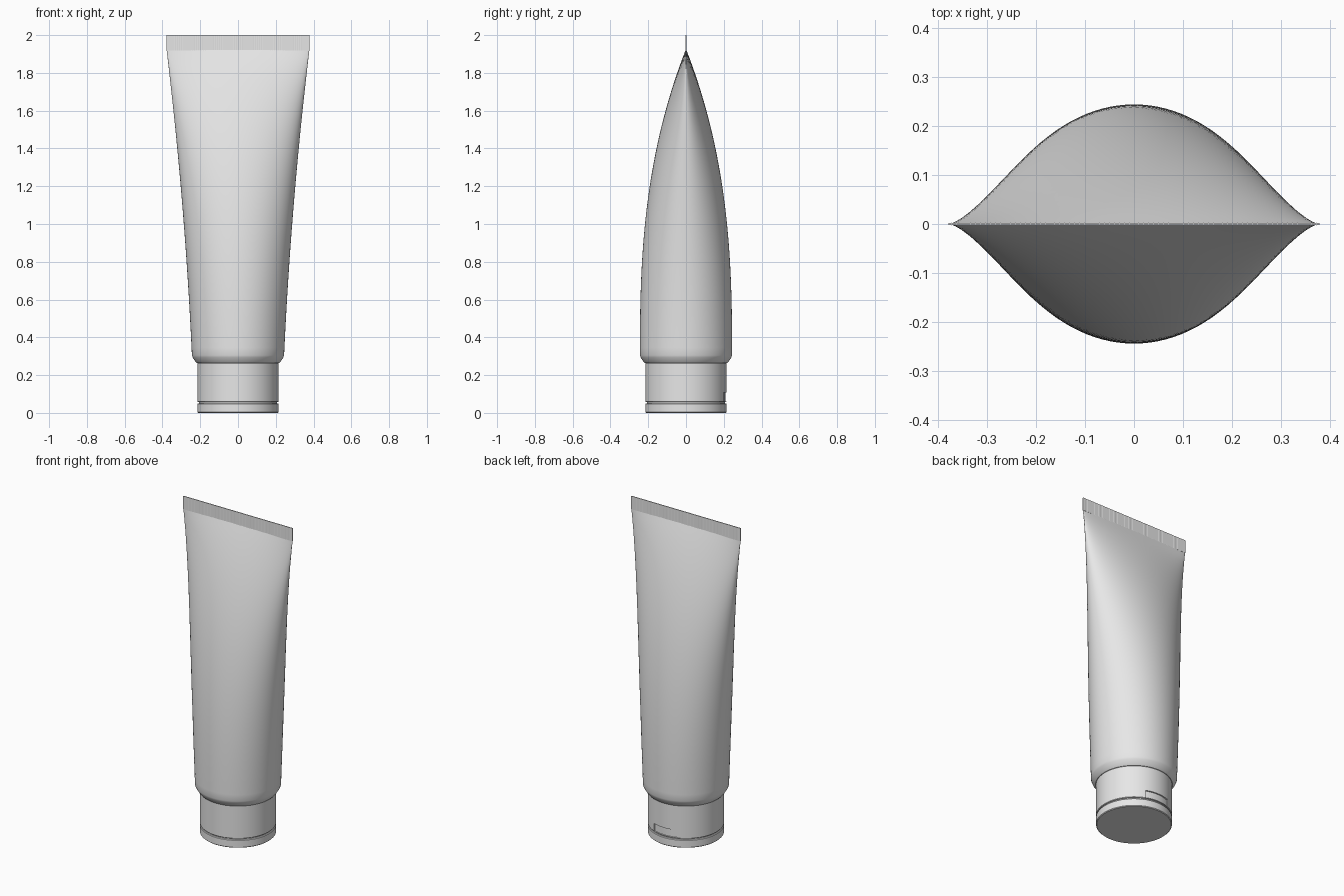
import bpy, bmesh, math

if "Cube" in bpy.data.objects:
    bpy.data.objects.remove(bpy.data.objects["Cube"], do_unlink=True)

SEGMENTS = 96

plastic = bpy.data.materials.new("pale_grey_plastic")
plastic.use_nodes = True
grey = (0.8, 0.8, 0.8, 1)
plastic.diffuse_color = grey
plastic.node_tree.nodes["Principled BSDF"].inputs["Base Color"].default_value = grey


def finish(name, bm, smooth=True):
    bmesh.ops.recalc_face_normals(bm, faces=bm.faces[:])
    mesh = bpy.data.meshes.new(name)
    bm.to_mesh(mesh)
    bm.free()
    mesh.materials.append(plastic)
    obj = bpy.data.objects.new(name, mesh)
    bpy.context.collection.objects.link(obj)
    if smooth:
        bpy.ops.object.select_all(action="DESELECT")
        obj.select_set(True)
        bpy.context.view_layer.objects.active = obj
        bpy.ops.object.shade_smooth_by_angle(angle=math.radians(25))
    return obj


def loft(rings):
    """Join elliptical rings given as (half width, half depth, height), capped."""
    bm = bmesh.new()
    loops = []
    for a, b, z in rings:
        angles = [math.tau * i / SEGMENTS for i in range(SEGMENTS)]
        loops.append([bm.verts.new((a * math.cos(t), b * math.sin(t), z)) for t in angles])
    for low, high in zip(loops, loops[1:]):
        for i in range(SEGMENTS):
            j = (i + 1) % SEGMENTS
            bm.faces.new((low[i], low[j], high[j], high[i]))
    bm.faces.new(loops[0][::-1])
    bm.faces.new(loops[-1])
    return bm


def lathe(profile):
    return loft([(r, r, z) for r, z in profile])


# Tube body: round at the shoulder, flattening and widening to the seal
SHOULDER, SEAL, TOP = 0.305, 1.922, 2.0
rings = [(0.218, 0.218, 0.263), (0.225, 0.225, 0.27), (0.24, 0.24, 0.294)]
STEPS = 40
for k in range(STEPS + 1):
    t = k / STEPS
    width = 0.244 + 0.074 * t + 0.06 * t * t
    depth = 0.242 * (1 - t ** 2.6) + 0.002
    rings.append((width, depth, SHOULDER + (SEAL - SHOULDER) * t))
finish("tube_body", loft(rings))

# Crimped seal: thin plate with fine vertical ridges on both sides
bm = bmesh.new()
RIDGES, HALF = 150, 0.378
front = []
for i in range(RIDGES + 1):
    y = 0.002 + 0.0006 * (i % 2)
    front.append((-HALF + 2 * HALF * i / RIDGES, -y))
outline = front + [(x, -y) for x, y in reversed(front)]
base = bm.faces.new([bm.verts.new((x, y, SEAL - 0.004)) for x, y in outline])
walls = bmesh.ops.extrude_face_region(bm, geom=[base])
raised = [v for v in walls["geom"] if isinstance(v, bmesh.types.BMVert)]
bmesh.ops.translate(bm, verts=raised, vec=(0, 0, TOP - SEAL + 0.004))
finish("crimped_seal", bm, smooth=False)

# Cap collar with a thumb notch sunk into the back
R = 0.215
bm = lathe([(R - 0.003, 0.057), (R, 0.06), (R, 0.108), (R, 0.262), (R - 0.003, 0.265)])
notch = []
for f in bm.faces:
    c = f.calc_center_median()
    if 0.06 < c.z < 0.108 and c.y > 0 and abs(c.x) < 0.085 and len(f.verts) == 4:
        notch.append(f)
bm.normal_update()
bmesh.ops.inset_region(bm, faces=notch, thickness=0.001, depth=-0.007, use_even_offset=True)
finish("cap_collar", bm)

# Recessed groove between collar and lid
finish("cap_groove", lathe([(R - 0.008, 0.04), (R - 0.008, 0.07)]))

# Flip lid the tube stands on
finish("flip_lid", lathe([(R - 0.004, 0), (R, 0.004), (R, 0.047), (R - 0.003, 0.05)]))
